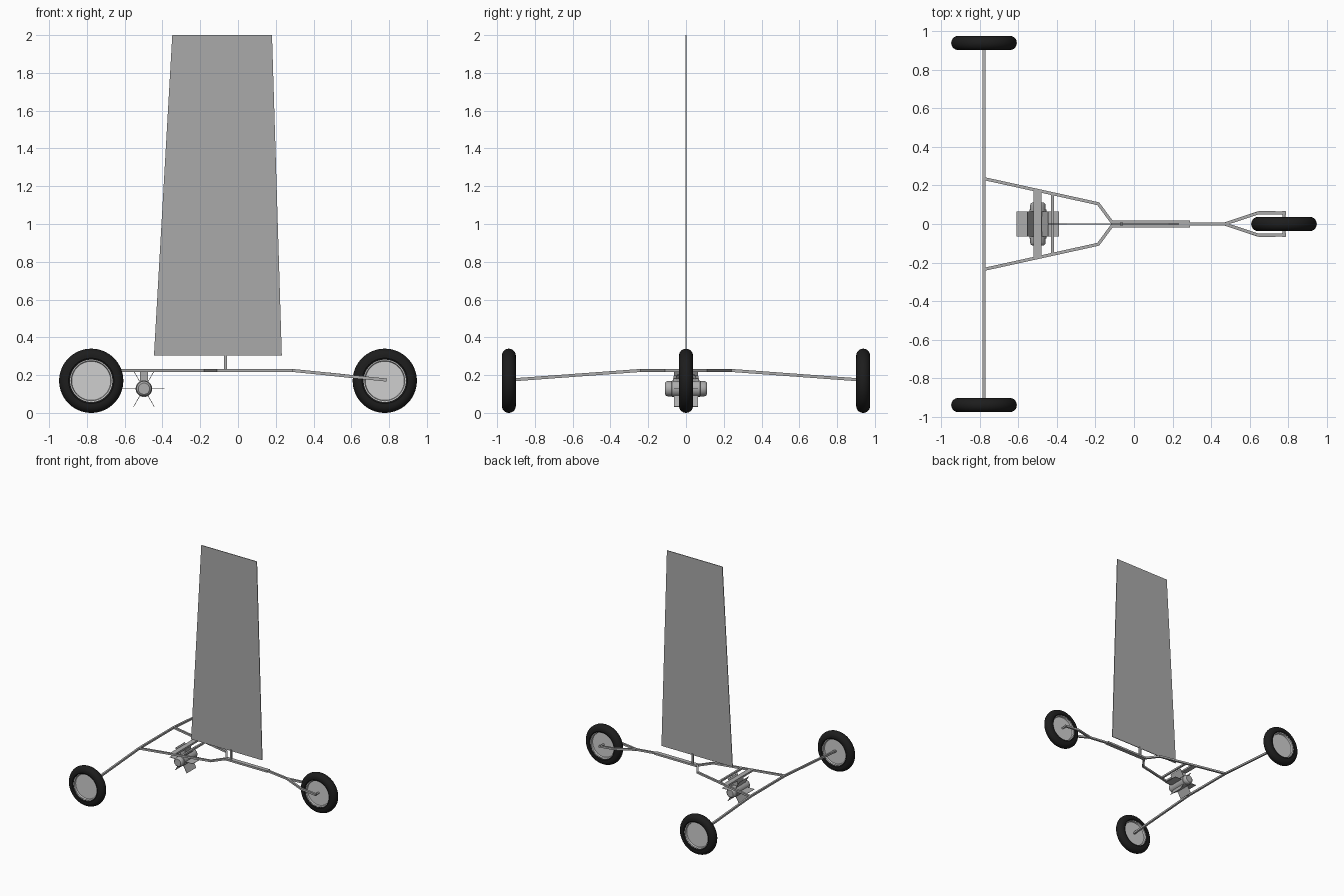
import bpy, bmesh, math
from mathutils import Vector

if "Cube" in bpy.data.objects:
    bpy.data.objects.remove(bpy.data.objects["Cube"])


def material(name, v):
    m = bpy.data.materials.new(name)
    m.diffuse_color = (v, v, v, 1)
    m.use_nodes = True
    m.node_tree.nodes["Principled BSDF"].inputs["Base Color"].default_value = m.diffuse_color
    return m


FRAME = material("frame_grey", 0.42)
SAIL = material("sail_grey", 0.40)
RIM = material("rim_light_grey", 0.62)
TYRE = material("tyre_black", 0.012)


def finish(name, bm, mat, smooth=False):
    bmesh.ops.recalc_face_normals(bm, faces=bm.faces)
    me = bpy.data.meshes.new(name)
    bm.to_mesh(me)
    bm.free()
    me.materials.append(mat)
    ob = bpy.data.objects.new(name, me)
    bpy.context.collection.objects.link(ob)
    if smooth:
        bpy.ops.object.select_all(action='DESELECT')
        ob.select_set(True)
        bpy.context.view_layer.objects.active = ob
        bpy.ops.object.shade_smooth_by_angle(angle=math.radians(35))
    return ob


def tube(name, pts, w=0.016, h=0.016):
    """Square tube swept along a polyline with mitred corners."""
    bm = bmesh.new()
    pts = [Vector(p) for p in pts]
    dirs = [(b - a).normalized() for a, b in zip(pts, pts[1:])]
    rings = []
    for i, p in enumerate(pts):
        d0, d1 = dirs[max(i - 1, 0)], dirs[min(i, len(dirs) - 1)]
        t = (d0 + d1).normalized()
        ref = Vector((0, 0, 1)) if abs(t.z) < 0.9 else Vector((0, 1, 0))
        side = t.cross(ref).normalized()
        up = side.cross(t).normalized()
        k = 1 / max(t.dot(d0), 0.5)
        flat0 = Vector((d0.x, d0.y, 0))
        flat1 = Vector((d1.x, d1.y, 0))
        turn = flat0.length > 0 and flat1.length > 0 and flat0.angle(flat1) > 0.05
        ks = k if turn else 1
        rings.append([bm.verts.new(p + side * (a * w / 2 * ks) + up * (b * h / 2))
                      for a, b in ((-1, -1), (1, -1), (1, 1), (-1, 1))])
    for r, s in zip(rings, rings[1:]):
        for j in range(4):
            bm.faces.new((r[j], r[(j + 1) % 4], s[(j + 1) % 4], s[j]))
    bm.faces.new(rings[0])
    bm.faces.new(rings[-1])
    return finish(name, bm, FRAME)


def box(name, c, size, mat, rot=0.0):
    bm = bmesh.new()
    bmesh.ops.create_cube(bm, size=1)
    bmesh.ops.scale(bm, vec=size, verts=bm.verts)
    ob = finish(name, bm, mat)
    ob.location = c
    ob.rotation_euler = (0, rot, 0)
    return ob


def lathe(name, profile, c, mat, n=48):
    """Spin an (r, y) profile about the y axis."""
    bm = bmesh.new()
    vs = [bm.verts.new((r, y, 0)) for r, y in profile]
    es = [bm.edges.new(p) for p in zip(vs, vs[1:])]
    bmesh.ops.spin(bm, geom=vs + es, cent=(0, 0, 0), axis=(0, 1, 0),
                   angle=2 * math.pi, steps=n, use_merge=False)
    bmesh.ops.remove_doubles(bm, verts=bm.verts, dist=1e-5)
    ob = finish(name, bm, mat, True)
    ob.location = c
    return ob


# Wheels: rounded tyre and recessed rim disc
HW = 0.037
tyre = [(0.112, -0.031), (0.12, -HW)]
tyre += [(0.133 + HW * math.cos(a), HW * math.sin(a))
         for a in (math.pi * (i / 14 - 0.5) for i in range(15))]
tyre += [(0.12, HW), (0.112, 0.031), (0.112, -0.031)]
half = [(0, 0.014), (0.103, 0.014), (0.106, 0.028), (0.113, 0.03)]
rim = half + [(r, -y) for r, y in reversed(half)]
R = 0.17
X = 0.777
for tag, x, y in (("rear_left", -X, 0.938), ("rear_right", -X, -0.938), ("front", X, 0)):
    lathe(tag + "_tyre", tyre, (x, y, R), TYRE, 64)
    lathe(tag + "_rim", rim, (x, y, R), RIM, 64)

# Frame: bent rear axle, side rails, front fork
Z = 0.225
tube("rear_axle", [(-X, -0.93, 0.174), (-X, -0.235, Z), (-X, 0.235, Z), (-X, 0.93, 0.174)])
for s, tag in ((1, "left"), (-1, "right")):
    tube(tag + "_rail", [(-X, 0.235 * s, Z), (-0.185, 0.105 * s, Z),
                         (-0.115, 0.01 * s, Z), (0.29, 0.01 * s, Z)])
    tube(tag + "_fork", [(0.475, 0.002 * s, 0.206), (0.645, 0.058 * s, 0.188),
                         (0.787, 0.058 * s, 0.174)])
tube("front_beam", [(-0.1, 0, Z), (0.285, 0, Z), (0.485, 0, 0.205)])
lathe("front_axle", [(0, -0.068), (0.008, -0.068), (0.008, 0.068), (0, 0.068)], (X, 0, R + 0.003), FRAME, 16)

# Cross members
box("wide_cross_member", (-0.5, 0, Z), (0.042, 0.348, 0.015), FRAME)
box("thin_cross_member", (-0.423, 0, Z), (0.016, 0.31, 0.015), FRAME)

# Mast and sail
box("mast", (-0.065, 0, 0.27), (0.016, 0.016, 0.09), FRAME)
bm = bmesh.new()
f = bm.faces.new([bm.verts.new((x, -0.003, z)) for x, z in
                  ((-0.445, 0.303), (0.232, 0.303), (0.18, 2.0), (-0.348, 2.0))])
ext = bmesh.ops.extrude_face_region(bm, geom=[f])
bmesh.ops.translate(bm, vec=(0, 0.006, 0),
                    verts=[v for v in ext["geom"] if isinstance(v, bmesh.types.BMVert)])
finish("sail", bm, SAIL)

# Hanging motor with six paddle blades
C = (-0.498, 0, 0.128)
cap = [(0, 0.111), (0.03, 0.111), (0.037, 0.106), (0.04, 0.098), (0.04, 0.076), (0.044, 0.074)]
lathe("motor_body", cap + [(r, -y) for r, y in reversed(cap)], C, FRAME, 32)
box("motor_bracket", (-0.498, 0, 0.19), (0.042, 0.08, 0.06), FRAME)
for i in range(6):
    a = i * math.pi / 3
    box("paddle_blade_%d" % i, (C[0] + 0.075 * math.cos(a), 0, C[2] - 0.075 * math.sin(a)),
        (0.07, 0.128, 0.003), FRAME, a)
